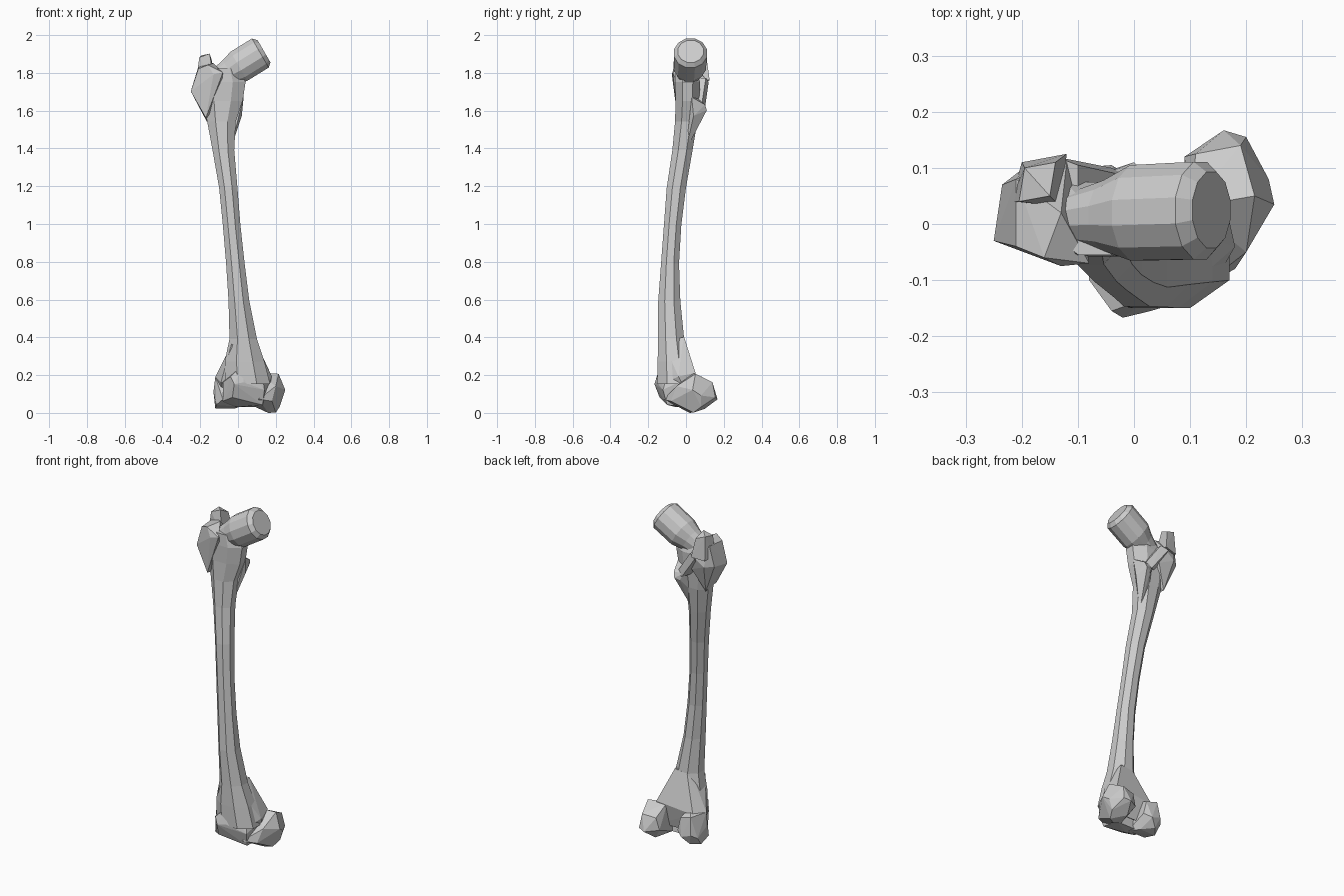
import bpy, bmesh, math
from mathutils import Vector


def finish(bm, name):
    bmesh.ops.recalc_face_normals(bm, faces=bm.faces[:])
    me = bpy.data.meshes.new(name)
    bm.to_mesh(me)
    bm.free()
    ob = bpy.data.objects.new(name, me)
    bpy.context.collection.objects.link(ob)
    return ob


def hull(name, pts):
    """Faceted convex lump through a few landmark points."""
    bm = bmesh.new()
    for p in pts:
        bm.verts.new(p)
    res = bmesh.ops.convex_hull(bm, input=bm.verts[:])
    junk = [v for v in res["geom_interior"] if isinstance(v, bmesh.types.BMVert)]
    bmesh.ops.delete(bm, geom=junk, context='VERTS')
    bmesh.ops.dissolve_limit(bm, angle_limit=0.02, verts=bm.verts[:], edges=bm.edges[:])
    return finish(bm, name)


def loft(name, rings, sides):
    """Skin over elliptical rings given as (centre, half axis u, half axis v)."""
    bm = bmesh.new()
    loops = []
    for c, u, v in rings:
        c, u, v = Vector(c), Vector(u), Vector(v)
        angles = [2 * math.pi * (i + 0.5) / sides for i in range(sides)]
        loops.append([bm.verts.new(c + u * math.cos(a) + v * math.sin(a)) for a in angles])
    for a, b in zip(loops, loops[1:]):
        for i in range(sides):
            j = (i + 1) % sides
            bm.faces.new((a[i], a[j], b[j], b[i]))
    bm.faces.new(loops[0])
    bm.faces.new(loops[-1])
    return finish(bm, name)


# Shaft: bowed, extents per height (z, x min, x max, y min, y max)
profile = [
    (0.16, -0.07, 0.17, -0.15, 0.02),
    (0.28, -0.07, 0.14, -0.15, 0.01),
    (0.40, -0.045, 0.10, -0.148, -0.01),
    (0.60, -0.05, 0.06, -0.147, -0.03),
    (0.80, -0.063, 0.035, -0.132, -0.037),
    (1.00, -0.08, 0.013, -0.117, -0.025),
    (1.20, -0.10, -0.003, -0.102, 0.0),
    (1.40, -0.135, -0.02, -0.072, 0.035),
    (1.55, -0.163, -0.012, -0.058, 0.06),
    (1.66, -0.19, 0.025, -0.055, 0.07),
    (1.76, -0.19, 0.04, -0.058, 0.075),
    (1.83, -0.14, 0.0, -0.055, 0.05),
]
k = 1 / math.cos(math.pi / 8)
shaft_rings = [(((a + b) / 2, (c + d) / 2, z), (k * (b - a) / 2, 0, 0), (0, k * (d - c) / 2, 0))
               for z, a, b, c, d in profile]
shaft = loft("femur_bone", shaft_rings, 8)

# Neck and stubby head along a tilted axis (x, z, radius up, radius sideways)
head = loft("head_and_neck", [
    ((x, y, z), (-0.5 * r, 0, 0.866 * r), (0, s, 0)) for x, y, z, r, s in [
        (-0.10, 0.01, 1.775, 0.065, 0.05),
        (-0.045, 0.015, 1.812, 0.075, 0.065),
        (0.005, 0.02, 1.843, 0.092, 0.088),
        (0.118, 0.024, 1.913, 0.092, 0.09),
        (0.138, 0.025, 1.922, 0.07, 0.07)]], 12)

# Greater trochanter: outer lump plus the raised knob at its back
trochanter = hull("greater_trochanter", [
    (-0.25, -0.03, 1.71), (-0.235, 0.07, 1.72), (-0.17, -0.045, 1.57), (-0.165, 0.05, 1.55),
    (-0.13, -0.075, 1.80), (-0.16, -0.06, 1.85), (-0.21, -0.04, 1.83), (-0.08, -0.07, 1.81),
    (-0.21, 0.08, 1.84), (-0.12, 0.11, 1.77), (-0.13, 0.02, 1.86), (-0.09, 0.0, 1.65),
    (-0.10, 0.09, 1.68), (-0.19, 0.105, 1.72)])
knob = hull("trochanter_knob", [
    (-0.205, 0.04, 1.89), (-0.195, 0.10, 1.90), (-0.15, 0.05, 1.91), (-0.14, 0.11, 1.88),
    (-0.22, 0.04, 1.78), (-0.20, 0.11, 1.76), (-0.12, 0.125, 1.77), (-0.13, 0.03, 1.78)])

# Lesser trochanter and the crest joining it to the greater one
lesser = hull("lesser_trochanter", [
    (-0.03, 0.10, 1.60), (0.0, 0.11, 1.61), (0.01, 0.10, 1.64), (-0.05, 0.09, 1.64),
    (-0.04, 0.065, 1.56), (0.02, 0.04, 1.58), (-0.04, 0.0, 1.40), (0.03, 0.03, 1.68),
    (-0.07, 0.04, 1.52), (-0.06, 0.03, 1.70)])
crest = hull("trochanter_crest", [
    (-0.04, 0.10, 1.62), (-0.01, 0.085, 1.65), (-0.14, 0.12, 1.76), (-0.10, 0.105, 1.78),
    (-0.13, 0.03, 1.66), (-0.04, 0.03, 1.66), (-0.10, 0.03, 1.78)])

# Flared lower end with the front kneecap surface
flare = hull("lower_flare", [
    (-0.035, -0.13, 0.37), (0.09, -0.12, 0.38), (0.105, -0.02, 0.36), (-0.045, -0.03, 0.34),
    (0.0, -0.01, 0.40), (0.08, -0.01, 0.41), (0.18, -0.04, 0.20), (0.16, 0.05, 0.22),
    (-0.12, -0.02, 0.20), (-0.08, 0.05, 0.20), (-0.09, -0.08, 0.17), (0.14, -0.11, 0.17),
    (0.15, 0.02, 0.08), (-0.09, 0.02, 0.08)])
kneecap_face = hull("kneecap_surface", [
    (-0.04, -0.155, 0.20), (-0.02, -0.167, 0.16), (0.03, -0.155, 0.17), (0.14, -0.122, 0.13),
    (0.13, -0.10, 0.20), (-0.08, -0.10, 0.17), (-0.08, -0.09, 0.07), (-0.03, -0.14, 0.09),
    (0.03, -0.12, 0.075), (0.13, -0.10, 0.05), (0.0, -0.06, 0.04), (0.12, 0.0, 0.04),
    (-0.05, 0.0, 0.04), (0.03, -0.13, 0.27), (0.17, -0.02, 0.18), (-0.08, -0.02, 0.18)])

# Rounded condyles, leaving a notch between them at the back
inner = hull("inner_condyle", [
    (0.11, -0.12, 0.08), (0.18, -0.08, 0.07), (0.20, -0.05, 0.15), (0.16, 0.02, 0.008),
    (0.20, 0.04, 0.01), (0.09, 0.0, 0.04), (0.25, 0.035, 0.13), (0.24, 0.08, 0.10),
    (0.215, 0.05, 0.215), (0.20, 0.155, 0.09), (0.16, 0.167, 0.08), (0.09, 0.12, 0.09),
    (0.11, 0.125, 0.16), (0.19, 0.14, 0.17), (0.10, 0.03, 0.22), (0.13, 0.10, 0.03),
    (0.22, 0.08, 0.04)])
outer = hull("outer_condyle", [
    (-0.08, -0.09, 0.08), (-0.115, -0.05, 0.05), (-0.13, 0.0, 0.12), (-0.12, -0.02, 0.20),
    (-0.12, 0.03, 0.03), (-0.02, 0.03, 0.03), (0.01, -0.04, 0.04), (-0.125, 0.07, 0.08),
    (-0.10, 0.10, 0.10), (-0.04, 0.105, 0.08), (0.0, 0.08, 0.10), (-0.09, 0.085, 0.20),
    (-0.02, 0.08, 0.18), (-0.03, 0.0, 0.22), (-0.08, 0.08, 0.04)])

# Merge everything into one continuous bone
bpy.context.view_layer.objects.active = shaft
for part in (head, trochanter, knob, lesser, crest, flare, kneecap_face, inner, outer):
    mod = shaft.modifiers.new("join_" + part.name, 'BOOLEAN')
    mod.operation = 'UNION'
    mod.solver = 'EXACT'
    mod.object = part
    bpy.ops.object.modifier_apply(modifier=mod.name)
    bpy.data.objects.remove(part, do_unlink=True)

# Rest the bone exactly on the floor
low = min(v.co.z for v in shaft.data.vertices)
for v in shaft.data.vertices:
    v.co.z -= low
